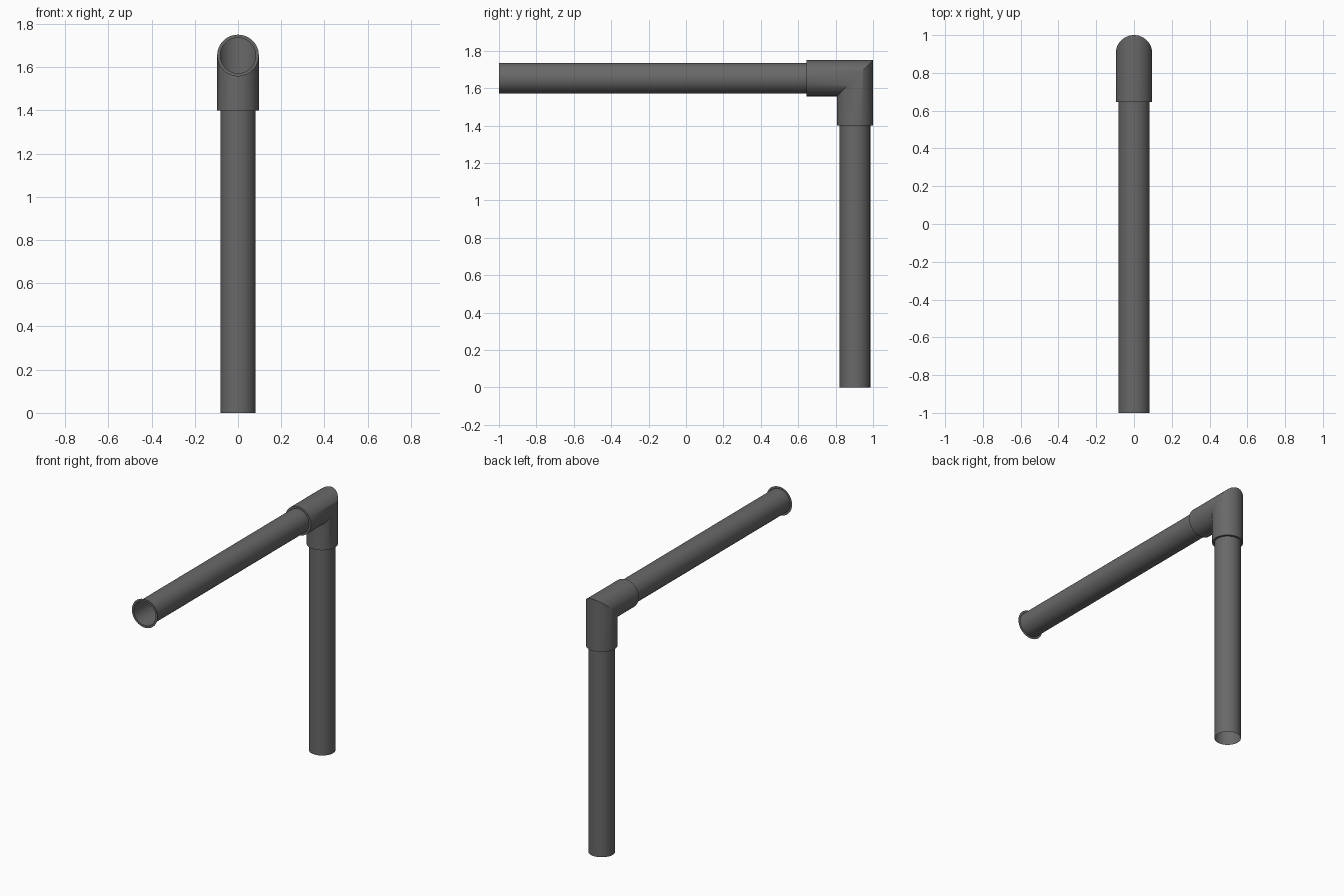
import bpy, bmesh, math

if "Cube" in bpy.data.objects:
    bpy.data.objects.remove(bpy.data.objects["Cube"])

SIDES = 48
R_PIPE, R_FIT = 0.082, 0.0965
CY, CZ = 1 - R_FIT, 1.75 - R_FIT      # axes of the upright and the arm
FIT_Z, FIT_Y = 1.40, 0.645            # socket ends of the elbow

grey = bpy.data.materials.new("dark grey")
grey.diffuse_color = (0.14, 0.14, 0.14, 1)
grey.use_nodes = True
grey.node_tree.nodes["Principled BSDF"].inputs["Base Color"].default_value = grey.diffuse_color


def circle(point):
    return [point(math.cos(a), math.sin(a))
            for a in (2 * math.pi * i / SIDES for i in range(SIDES))]


def upright_ring(r, z):
    return circle(lambda c, s: (r * c, CY + r * s, z))


def arm_ring(r, y):
    return circle(lambda c, s: (r * c, y, CZ + r * s))


def tube(name, rings):
    """Skin a list of rings into one open shell."""
    bm = bmesh.new()
    loops = [[bm.verts.new(p) for p in ring] for ring in rings]
    for a, b in zip(loops, loops[1:]):
        for i in range(SIDES):
            j = (i + 1) % SIDES
            bm.faces.new((a[i], a[j], b[j], b[i]))
    bm.normal_update()
    mesh = bpy.data.meshes.new(name)
    bm.to_mesh(mesh)
    bm.free()
    mesh.materials.append(grey)
    ob = bpy.data.objects.new(name, mesh)
    bpy.context.collection.objects.link(ob)
    bpy.ops.object.select_all(action='DESELECT')
    ob.select_set(True)
    bpy.context.view_layer.objects.active = ob
    bpy.ops.object.shade_smooth_by_angle(angle=math.radians(30))
    return ob


# Straight open pipes
tube("upright_pipe", [upright_ring(R_PIPE, 0), upright_ring(R_PIPE, FIT_Z)])
# The arm ends in a thin flat collar at the front
tube("arm_pipe", [arm_ring(R_PIPE, FIT_Y), arm_ring(R_PIPE, -1),
                  arm_ring(R_FIT, -1)][::-1])

# Mitred elbow with a lip at each socket
mitre = circle(lambda c, s: (R_FIT * c, CY + R_FIT * s, CZ + R_FIT * s))
tube("elbow_fitting", [upright_ring(R_PIPE, FIT_Z), upright_ring(R_FIT, FIT_Z),
                       mitre,
                       arm_ring(R_FIT, FIT_Y), arm_ring(R_PIPE, FIT_Y)])

# Make the arm shell face outwards
arm = bpy.data.objects["arm_pipe"].data
bm = bmesh.new()
bm.from_mesh(arm)
bm.normal_update()
if any(f.normal.z * (f.calc_center_median().z - CZ) < -1e-5 for f in bm.faces):
    bmesh.ops.reverse_faces(bm, faces=bm.faces[:])
bm.to_mesh(arm)
bm.free()
